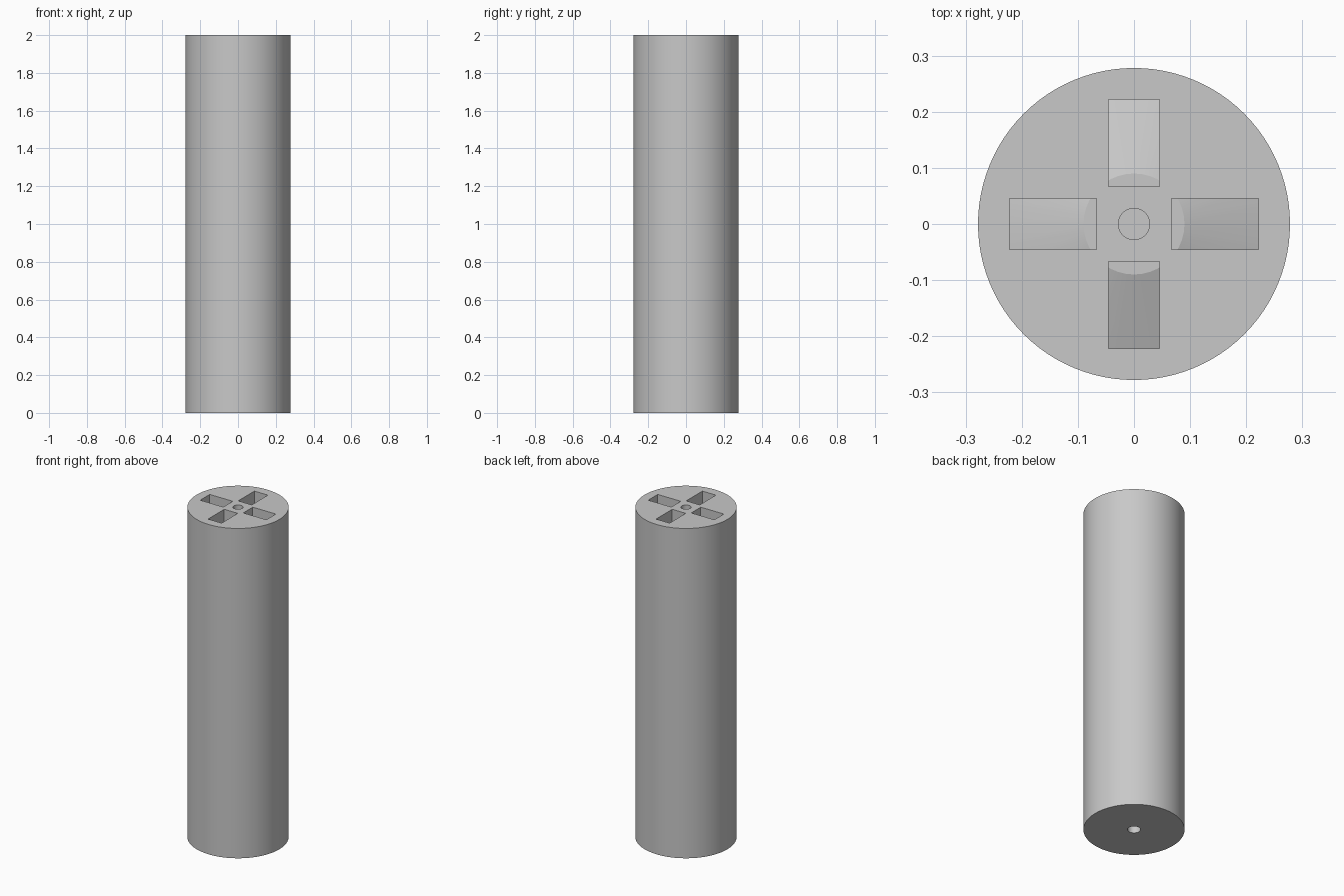
import bpy, bmesh, math
from mathutils import Matrix, Vector

old = bpy.data.objects.get("Cube")
if old:
    bpy.data.objects.remove(old, do_unlink=True)

RADIUS, HEIGHT = 0.278, 2.0
LID_UNDERSIDE = 1.92

grey = bpy.data.materials.new("plain grey")
grey.use_nodes = True
grey.diffuse_color = (0.58, 0.58, 0.58, 1)
grey.node_tree.nodes["Principled BSDF"].inputs["Base Color"].default_value = grey.diffuse_color


def lathe(name, profile, sides):
    """Closed solid turned around z; the profile runs bottom to top, axis to axis."""
    bm = bmesh.new()
    verts = [bm.verts.new((r, 0, z)) for r, z in profile]
    edges = [bm.edges.new(pair) for pair in zip(verts, verts[1:])]
    bmesh.ops.spin(bm, geom=verts + edges, cent=(0, 0, 0), axis=(0, 0, 1),
                   angle=math.tau, steps=sides, use_merge=True)
    bmesh.ops.remove_doubles(bm, verts=bm.verts, dist=1e-5)
    return finish(name, bm)


def finish(name, bm):
    bmesh.ops.recalc_face_normals(bm, faces=bm.faces)
    mesh = bpy.data.meshes.new(name)
    bm.to_mesh(mesh)
    bm.free()
    mesh.materials.append(grey)
    obj = bpy.data.objects.new(name, mesh)
    bpy.context.collection.objects.link(obj)
    return obj


def rod(name, radius, bottom, top, sides):
    return lathe(name, [(0, bottom), (radius, bottom), (radius, top), (0, top)], sides)


def slot(index):
    """Rectangular slot through the lid, turned to its quarter."""
    bm = bmesh.new()
    bmesh.ops.create_cube(bm, size=1)
    place = (Matrix.Rotation(index * math.pi / 2, 4, "Z")
             @ Matrix.Translation((0.1445, 0, 1.96))
             @ Matrix.Diagonal(Vector((0.155, 0.091, 0.1, 1))))
    bm.transform(place)
    return finish("slot_cutter", bm)


# Solid round body
body = rod("cylinder_body", RADIUS, 0, HEIGHT, 96)

# Chamber under the lid, with a low cone as its floor
chamber = lathe("chamber_cutter", [(0, 1.88), (0.09, 1.88), (0.26, 1.82),
                                   (0.26, LID_UNDERSIDE), (0, LID_UNDERSIDE)], 40)

# Four slots and a centre hole in the lid, one hole in the base
cutters = [chamber] + [slot(i) for i in range(4)]
cutters.append(rod("lid_hole_cutter", 0.028, 1.9, 2.1, 32))
cutters.append(rod("base_hole_cutter", 0.036, -0.1, 0.3, 32))

for cutter in cutters:
    cutter.hide_render = True
    cut = body.modifiers.new(cutter.name, "BOOLEAN")
    cut.operation = "DIFFERENCE"
    cut.solver = "EXACT"
    cut.object = cutter

# Bake the cuts and drop the cutters
bpy.context.view_layer.update()
evaluated = body.evaluated_get(bpy.context.evaluated_depsgraph_get())
carved = bpy.data.meshes.new_from_object(evaluated)
body.modifiers.clear()
body.data = carved
for cutter in cutters:
    bpy.data.objects.remove(cutter, do_unlink=True)

# Smooth round walls, sharp rims
for obj in bpy.context.selected_objects:
    obj.select_set(False)
body.select_set(True)
bpy.context.view_layer.objects.active = body
bpy.ops.object.shade_smooth_by_angle(angle=math.radians(15))
